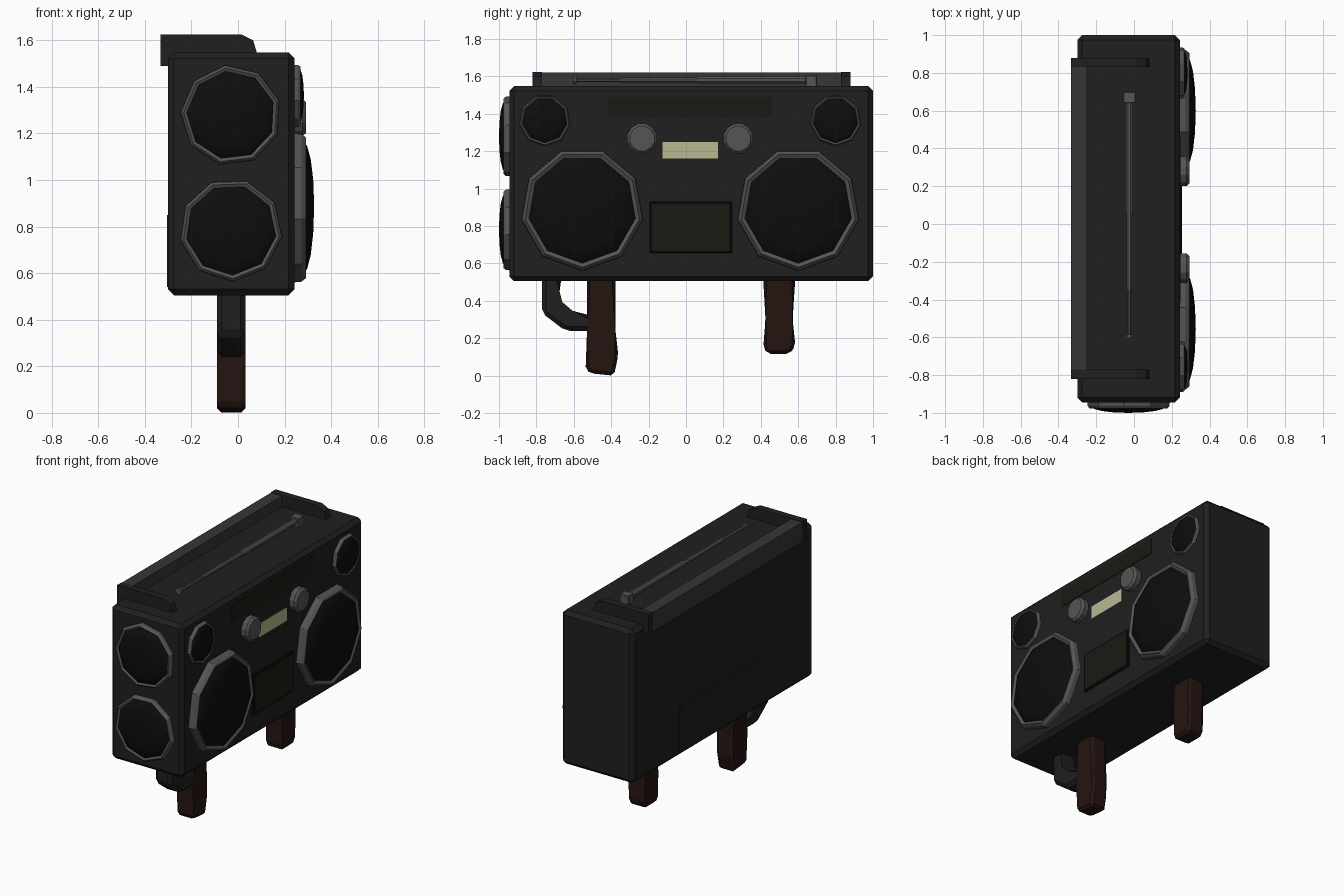
import bpy, bmesh, math

if "Cube" in bpy.data.objects:
    bpy.data.objects.remove(bpy.data.objects["Cube"])


def mat(name, r, g, b):
    m = bpy.data.materials.new(name)
    m.diffuse_color = (r, g, b, 1)
    m.use_nodes = True
    m.node_tree.nodes["Principled BSDF"].inputs["Base Color"].default_value = m.diffuse_color
    return m


BLACK = mat("black_plastic", 0.014, 0.014, 0.014)
MESH = mat("speaker_black", 0.004, 0.004, 0.004)
DARK = mat("dark_grey", 0.035, 0.037, 0.036)
METAL = mat("metal_grey", 0.09, 0.09, 0.09)
OLIVE = mat("tinted_glass", 0.010, 0.010, 0.006)
CREAM = mat("cream_dial", 0.48, 0.48, 0.29)
WOOD = mat("dark_wood", 0.018, 0.007, 0.005)


def finish(name, bm, material, bevel=0, smooth=False):
    if bevel:
        bmesh.ops.bevel(bm, geom=bm.edges[:], offset=bevel, segments=1,
                        affect='EDGES', clamp_overlap=True)
    bmesh.ops.recalc_face_normals(bm, faces=bm.faces[:])
    me = bpy.data.meshes.new(name)
    bm.to_mesh(me)
    bm.free()
    me.materials.append(material)
    ob = bpy.data.objects.new(name, me)
    bpy.context.collection.objects.link(ob)
    if smooth:
        bpy.ops.object.select_all(action='DESELECT')
        ob.select_set(True)
        bpy.context.view_layer.objects.active = ob
        bpy.ops.object.shade_smooth_by_angle(angle=math.radians(30))
    return ob


def box(name, x, y, z, material, bevel=0):
    bm = bmesh.new()
    bmesh.ops.create_cube(bm, size=1)
    for v in bm.verts:
        v.co = [lo + (c + 0.5) * (hi - lo) for c, (lo, hi) in zip(v.co, (x, y, z))]
    return finish(name, bm, material, bevel)


def extrude(name, pts, material, place, lo, hi, bevel=0):
    """Extrude a 2D outline; place(a, b, t) maps it into space."""
    bm = bmesh.new()
    ends = [[bm.verts.new(place(a, b, t)) for a, b in pts] for t in (lo, hi)]
    n = len(pts)
    bm.faces.new(ends[0])
    bm.faces.new(ends[1])
    for i in range(n):
        j = (i + 1) % n
        bm.faces.new((ends[0][i], ends[0][j], ends[1][j], ends[1][i]))
    return finish(name, bm, material, bevel)


def lathe(name, profile, sides, phase, place, material, smooth=False):
    """Spin (radius, height) points; place(a, b, h) maps them into space."""
    bm = bmesh.new()
    rows = []
    for r, h in profile:
        if r == 0:
            rows.append([bm.verts.new(place(0, 0, h))] * sides)
            continue
        ang = [math.radians(phase) + math.tau * i / sides for i in range(sides)]
        rows.append([bm.verts.new(place(r * math.cos(t), r * math.sin(t), h)) for t in ang])
    for p, q in zip(rows, rows[1:]):
        for i in range(sides):
            j = (i + 1) % sides
            quad = dict.fromkeys((p[i], p[j], q[j], q[i]))
            bm.faces.new(list(quad))
    return finish(name, bm, material, 0, smooth)


FACE_X, SIDE_Y = 0.243, -0.945


def on_face(y, z):
    return lambda a, b, h: (FACE_X + h, y + a, z + b)


def on_side(x, z):
    return lambda a, b, h: (x + a, SIDE_Y - h, z + b)


def speaker(name, place, r, ring, dome, phase=-90):
    lathe(name + "_ring", [(r, -0.005), (r * 0.99, ring * 0.6), (r * 0.94, ring),
                           (r * 0.87, ring * 0.75), (r * 0.87, 0)], 9, phase, place, METAL)
    base = ring * 0.75
    prof = [(r * 0.88 * math.cos(t), base + (dome - base) * math.sin(t))
            for t in (0, 0.35, 0.75, 1.15)] + [(0, dome)]
    lathe(name + "_dome", prof, 9, phase, place, MESH, True)


# Main case
box("case", (-0.30, FACE_X), (SIDE_Y, 1.0), (0.505, 1.548), BLACK, 0.026)
box("battery_door", (-0.304, -0.29), (-0.43, 0.50), (0.54, 0.85), BLACK)

# Speakers on the wide face and the narrow end
speaker("left_woofer", on_face(-0.555, 0.89), 0.33, 0.05, 0.084)
speaker("right_woofer", on_face(0.60, 0.89), 0.33, 0.05, 0.084)
speaker("left_tweeter", on_face(-0.755, 1.365), 0.138, 0.025, 0.04)
speaker("right_tweeter", on_face(0.80, 1.365), 0.138, 0.025, 0.04)
speaker("upper_end_speaker", on_side(-0.03, 1.278), 0.217, 0.032, 0.055, 97)
speaker("lower_end_speaker", on_side(-0.03, 0.785), 0.222, 0.032, 0.055, -88)

# Knobs
for name, y in (("left_knob", -0.235), ("right_knob", 0.28)):
    lathe(name, [(0.08, -0.005), (0.082, 0.035), (0.068, 0.05), (0, 0.05)], 12, 15,
          on_face(y, 1.268), METAL)

# Dial, display strip and cassette door
box("tuning_dial", (0.23, 0.247), (-0.125, 0.17), (1.16, 1.25), CREAM)
box("display_strip", (0.23, 0.247), (-0.415, 0.46), (1.38, 1.49), OLIVE)
box("cassette_frame", (0.23, 0.251), (-0.195, 0.245), (0.655, 0.93), MESH, 0.005)
box("cassette_window", (0.23, 0.254), (-0.18, 0.23), (0.67, 0.915), OLIVE)

# Carry handle: rear bar and two end arms
box("handle_bar", (-0.333, -0.25), (-0.77, 0.83), (1.49, 1.622), DARK)
arm = [(-0.333, 1.49), (-0.333, 1.625), (0.015, 1.625), (0.065, 1.60), (0.08, 1.55),
       (0.08, 1.53), (-0.25, 1.53), (-0.25, 1.49)]
for name, lo in (("handle_arm_near", -0.82), ("handle_arm_far", 0.83)):
    extrude(name, arm, BLACK, lambda a, b, t: (a, t, b), lo, lo + 0.05)

# Telescopic antenna
box("antenna_base", (-0.058, 0.008), (0.64, 0.70), (1.54, 1.607), METAL, 0.004)
lathe("antenna_rod", [(0, -0.65), (0.02, -0.65), (0.02, -0.06), (0.015, -0.06),
                      (0.015, 0.35), (0.011, 0.35), (0.011, 0.585), (0.022, 0.585),
                      (0.022, 0.603), (0, 0.603)], 8, 22.5,
      lambda a, b, h: (-0.025 + a, -h, 1.58 + b), METAL)


# Grips and guard, outlined in side view
def side(a, b, t):
    return (t, a, b)


GX = (-0.09, 0.032)
grip = [(-0.53, 0.53), (-0.53, 0.22), (-0.537, 0.03), (-0.505, 0.012), (-0.385, 0.0),
        (-0.362, 0.11), (-0.378, 0.25), (-0.378, 0.53)]
extrude("rear_grip", grip, WOOD, side, *GX, 0.018)
fore = [(0.412, 0.53), (0.425, 0.30), (0.413, 0.15), (0.435, 0.117), (0.555, 0.117),
        (0.585, 0.16), (0.57, 0.30), (0.585, 0.53)]
extrude("front_grip", fore, WOOD, side, *GX, 0.018)
guard = [(-0.77, 0.53), (-0.77, 0.335), (-0.645, 0.24), (-0.50, 0.24), (-0.50, 0.325),
         (-0.615, 0.325), (-0.685, 0.385), (-0.665, 0.53)]
extrude("guard", guard, BLACK, side, *GX, 0.022)
